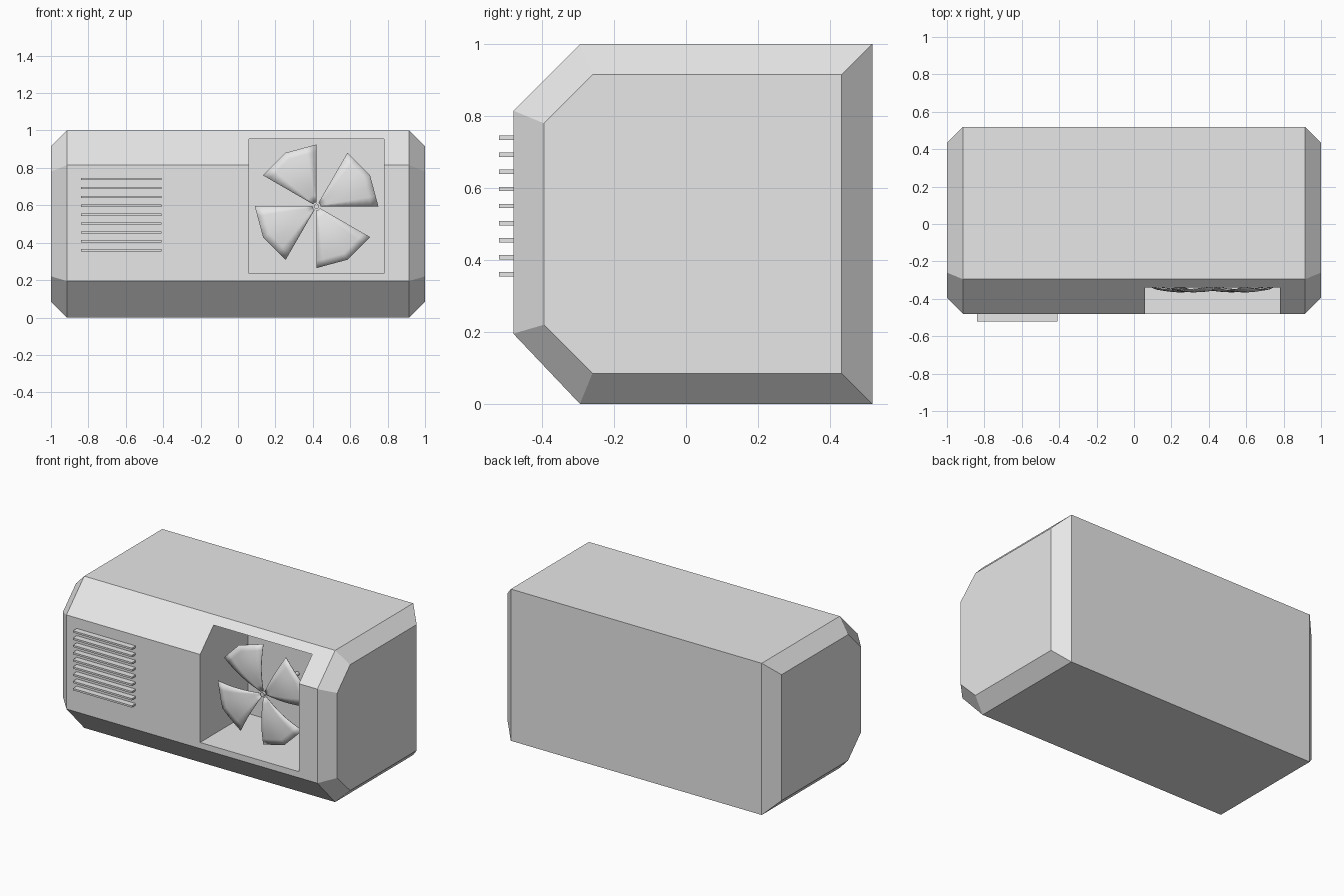
import bpy, bmesh, math

cube = bpy.data.objects.get("Cube")
if cube:
    bpy.data.objects.remove(cube, do_unlink=True)

grey = bpy.data.materials.new("light_grey")
grey.use_nodes = True
grey.diffuse_color = (0.8, 0.8, 0.8, 1)
grey.node_tree.nodes["Principled BSDF"].inputs["Base Color"].default_value = (0.8, 0.8, 0.8, 1)


def make_object(name, bm):
    bmesh.ops.recalc_face_normals(bm, faces=bm.faces)
    mesh = bpy.data.meshes.new(name)
    bm.to_mesh(mesh)
    bm.free()
    mesh.materials.append(grey)
    obj = bpy.data.objects.new(name, mesh)
    bpy.context.collection.objects.link(obj)
    return obj


def box(name, low, high):
    bm = bmesh.new()
    bmesh.ops.create_cube(bm, size=1)
    for v in bm.verts:
        v.co = [(a + b) / 2 + c * (b - a) for a, b, c in zip(low, high, v.co)]
    return make_object(name, bm)


def loft(name, rings):
    """Skin matching closed rings and cap both ends."""
    bm = bmesh.new()
    loops = [[bm.verts.new(p) for p in ring] for ring in rings]
    n = len(loops[0])
    for a, b in zip(loops, loops[1:]):
        for i in range(n):
            j = (i + 1) % n
            bm.faces.new((a[i], a[j], b[j], b[i]))
    bm.faces.new(loops[0])
    bm.faces.new(loops[-1])
    return make_object(name, bm)


# Housing: side profile, drawn in at both ends to form the bevel
outer = [(-0.48, 0.195), (-0.48, 0.815), (-0.295, 1), (0.518, 1), (0.518, 0), (-0.295, 0)]
inner = [(-0.395, 0.22), (-0.395, 0.78), (-0.26, 0.915), (0.433, 0.915), (0.433, 0.085), (-0.26, 0.085)]
sections = [(-1, inner), (-0.915, outer), (0.915, outer), (1, inner)]
housing = loft("housing", [[(x, y, z) for y, z in prof] for x, prof in sections])

# Square fan recess cut into the front
back = 0.02
cutter = box("recess_cutter", (0.06, -0.7, 0.235), (0.78, back, 0.955))
cutter.hide_render = True
cut = housing.modifiers.new("fan_recess", "BOOLEAN")
cut.operation = "DIFFERENCE"
cut.solver = "EXACT"
cut.object = cutter
bpy.context.view_layer.objects.active = housing
housing.select_set(True)
bpy.ops.object.modifier_apply(modifier=cut.name)
bpy.data.objects.remove(cutter, do_unlink=True)

# Vent slats
for i in range(9):
    z = 0.36 + i * 0.0475
    box(f"vent_slat_{i + 1}", (-0.84, -0.52, z - 0.006), (-0.41, -0.475, z + 0.006))

# Fan shaft running to the back of the recess
fan_x, fan_y, fan_z = 0.42, -0.335, 0.595
shaft = loft("fan_shaft", [
    [(fan_x + 0.014 * math.cos(a), y, fan_z + 0.014 * math.sin(a))
     for a in (math.tau * k / 16 for k in range(16))]
    for y in (fan_y - 0.012, back + 0.01)])

# Four fan blades, each a sixty degree sector bowed forward
STEPS, SPLITS = 8, 6


def blade(name, start):
    bm = bmesh.new()
    rim = [(math.cos(math.radians(start + d)), math.sin(math.radians(start + d))) for d in (0, 30, 60)]
    rows = []
    for i in range(STEPS + 1):
        t = i / STEPS
        r = 0.022 + 0.308 * t
        row = []
        for j in range(SPLITS + 1):
            s = 2 * j / SPLITS
            k = min(int(s), 1)
            f = s - k
            cx, cz = [a + (b - a) * f for a, b in zip(rim[k], rim[k + 1])]
            bow = 0.02 * math.sin(math.pi * t) + 0.016 * t * math.sin(math.pi * s / 2)
            row.append(bm.verts.new((fan_x + r * cx, fan_y - bow, fan_z + r * cz)))
        rows.append(row)
    for a, b in zip(rows, rows[1:]):
        for j in range(SPLITS):
            bm.faces.new((a[j], a[j + 1], b[j + 1], b[j]))
    obj = make_object(name, bm)
    thick = obj.modifiers.new("thickness", "SOLIDIFY")
    thick.thickness = 0.004
    thick.offset = 0
    return obj


smooth = [shaft] + [blade(f"fan_blade_{q + 1}", q * 90) for q in range(4)]

bpy.ops.object.select_all(action="DESELECT")
for obj in smooth:
    obj.select_set(True)
bpy.context.view_layer.objects.active = shaft
bpy.ops.object.shade_smooth_by_angle(angle=math.radians(40))
